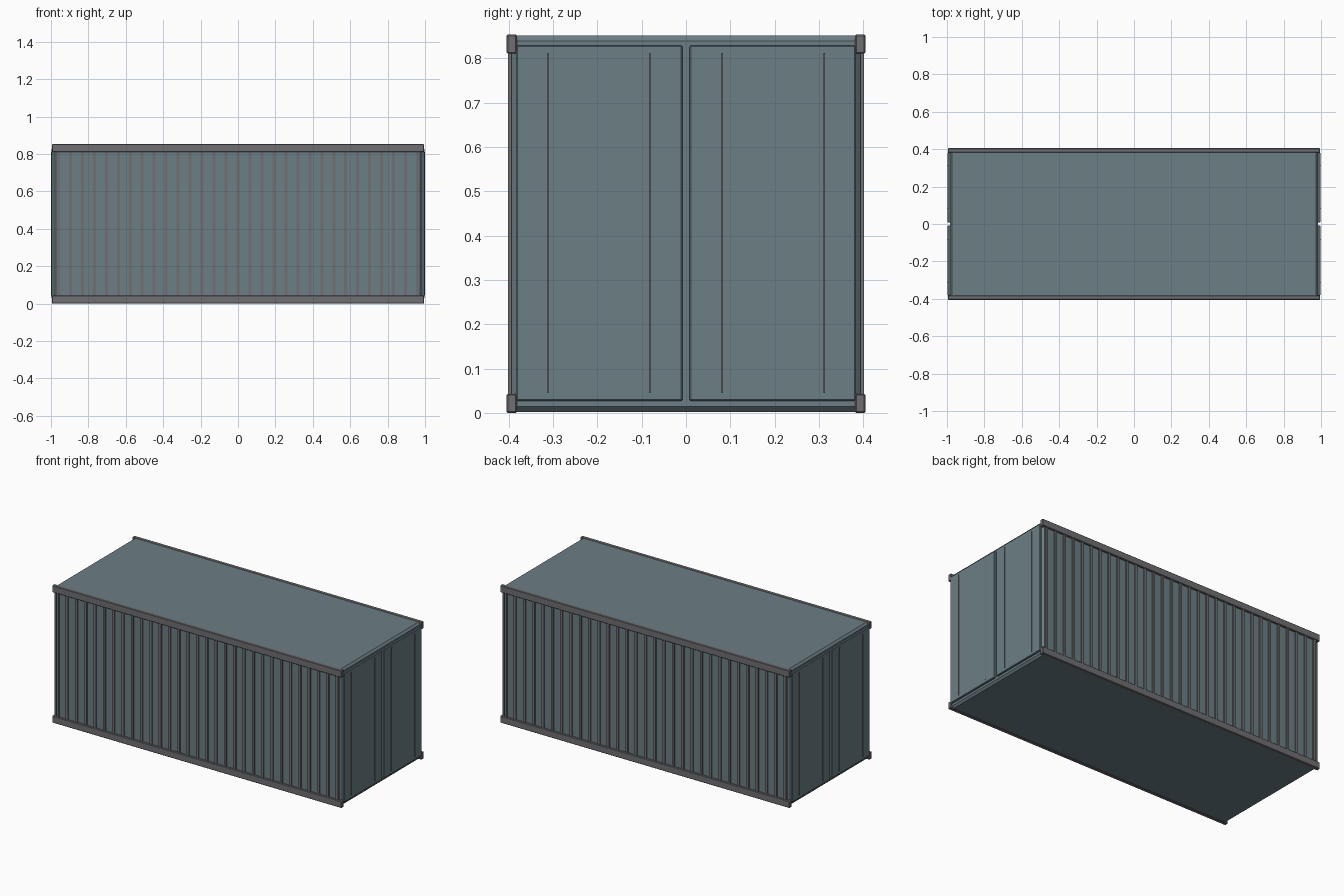
import bpy, bmesh
from mathutils import Vector

if "Cube" in bpy.data.objects:
    bpy.data.objects.remove(bpy.data.objects["Cube"])


def material(name, rgb):
    m = bpy.data.materials.new(name)
    m.diffuse_color = (*rgb, 1)
    m.use_nodes = True
    m.node_tree.nodes["Principled BSDF"].inputs["Base Color"].default_value = m.diffuse_color
    return m


BLUE = material("slate_paint", (0.15, 0.21, 0.235))
GREY = material("frame_grey", (0.16, 0.16, 0.17))


def boxes(name, bounds, mat, bevel=0.0, segments=1):
    """One object made from boxes given as (min corner, max corner)."""
    bm = bmesh.new()
    for lo, hi in bounds:
        lo, hi = Vector(lo), Vector(hi)
        verts = bmesh.ops.create_cube(bm, size=1)["verts"]
        bmesh.ops.scale(bm, vec=hi - lo, verts=verts)
        bmesh.ops.translate(bm, vec=(lo + hi) / 2, verts=verts)
    me = bpy.data.meshes.new(name)
    bm.to_mesh(me)
    bm.free()
    ob = bpy.data.objects.new(name, me)
    bpy.context.collection.objects.link(ob)
    me.materials.append(mat)
    if bevel:
        mod = ob.modifiers.new("bevel", 'BEVEL')
        mod.width = bevel
        mod.segments = segments
    return ob


def mirror(ob, x=False, y=False):
    mod = ob.modifiers.new("mirror", 'MIRROR')
    mod.use_axis = (x, y, False)


# Main chamfered body with roof and floor
boxes("container_body", [((-0.985, -0.394, 0.002), (0.985, 0.394, 0.851))],
      BLUE, 0.012)

# Long rails along the top and bottom edges
rails = boxes("side_rails",
              [((-0.995, -0.405, z), (0.995, -0.381, z + 0.043)) for z in (0, 0.81)],
              GREY, 0.003)
mirror(rails, y=True)

# Vertical ribs on the long walls
count, pitch, half = 31, 0.064, 0.008
ribs = boxes("wall_ribs",
             [((x - half, -0.401, 0.04), (x + half, -0.390, 0.815))
              for x in ((i - (count - 1) / 2) * pitch for i in range(count))],
             GREY)
mirror(ribs, y=True)

# Two door leaves on each end
doors = boxes("door_leaves", [((0.978, 0.008, 0.027), (0.9965, 0.383, 0.829))],
              BLUE, 0.003)
mirror(doors, x=True, y=True)

# Thin vertical lock rods on the doors
rods = boxes("door_rods",
             [((0.99, y - 0.0015, 0.045), (1.0, y + 0.0015, 0.812))
              for y in (0.082, 0.312)], GREY)
mirror(rods, x=True, y=True)
